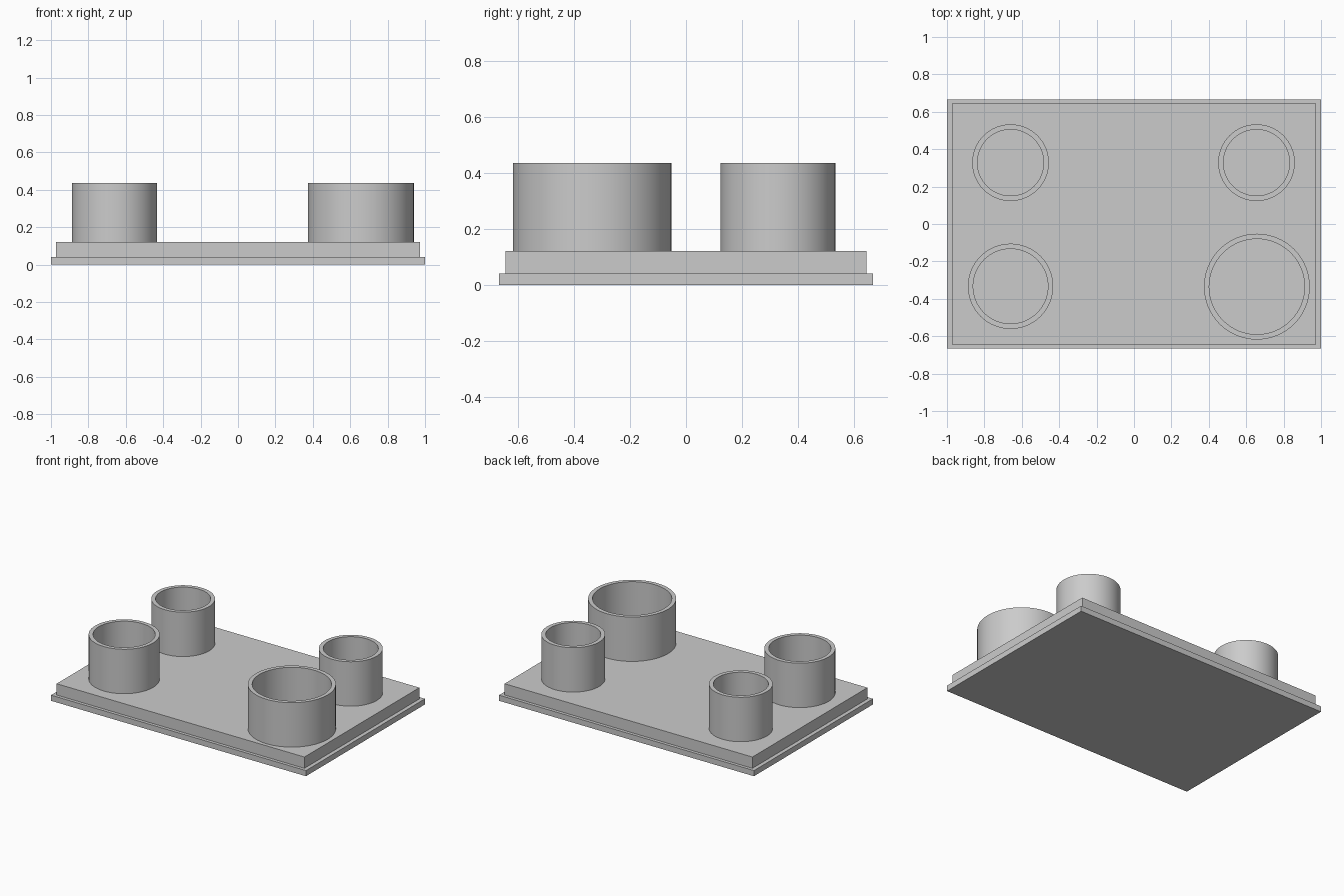
import bpy
import math

cube = bpy.data.objects.get("Cube")
if cube:
    bpy.data.objects.remove(cube, do_unlink=True)

grey = bpy.data.materials.new("light_grey")
grey.use_nodes = True
colour = (0.6, 0.6, 0.6, 1)
grey.diffuse_color = colour
grey.node_tree.nodes["Principled BSDF"].inputs["Base Color"].default_value = colour

BASE_TOP, PLATE_TOP, CUP_TOP = 0.04, 0.12, 0.435
WALL = 0.028
SIDES = 64


def slab(name, width, depth, bottom, top):
    """Flat rectangular plate between two heights."""
    bpy.ops.mesh.primitive_cube_add(size=1, location=(0, 0, (bottom + top) / 2))
    ob = bpy.context.object
    ob.name = name
    ob.scale = (width, depth, top - bottom)
    bpy.ops.object.transform_apply(location=False, rotation=False, scale=True)
    ob.data.materials.append(grey)


def cup(name, x, y, radius):
    """Open round holder with a thin wall, standing on the plate."""
    inner = radius - WALL
    profile = [(radius, PLATE_TOP), (radius, CUP_TOP), (inner, CUP_TOP), (inner, PLATE_TOP)]
    verts, faces = [], []
    for i in range(SIDES):
        a = math.tau * i / SIDES
        verts += [(r * math.cos(a), r * math.sin(a), z) for r, z in profile]
    n = len(profile)
    for i in range(SIDES):
        j = (i + 1) % SIDES
        for k in range(n):
            m = (k + 1) % n
            faces.append((i * n + k, j * n + k, j * n + m, i * n + m))
    mesh = bpy.data.meshes.new(name)
    mesh.from_pydata(verts, [], faces)
    mesh.materials.append(grey)
    ob = bpy.data.objects.new(name, mesh)
    ob.location = (x, y, 0)
    bpy.context.collection.objects.link(ob)
    bpy.ops.object.select_all(action="DESELECT")
    ob.select_set(True)
    bpy.context.view_layer.objects.active = ob
    bpy.ops.object.shade_smooth_by_angle(angle=math.radians(30))


# Stepped base
slab("base_plate", 2, 1.333, 0, BASE_TOP)
slab("upper_plate", 1.944, 1.288, BASE_TOP, PLATE_TOP)

# Four holders near the corners
cup("front_left_holder", 0.657, -0.335, 0.283)
cup("front_right_holder", -0.66, -0.333, 0.228)
cup("back_left_holder", 0.655, 0.328, 0.205)
cup("back_right_holder", -0.66, 0.328, 0.205)
